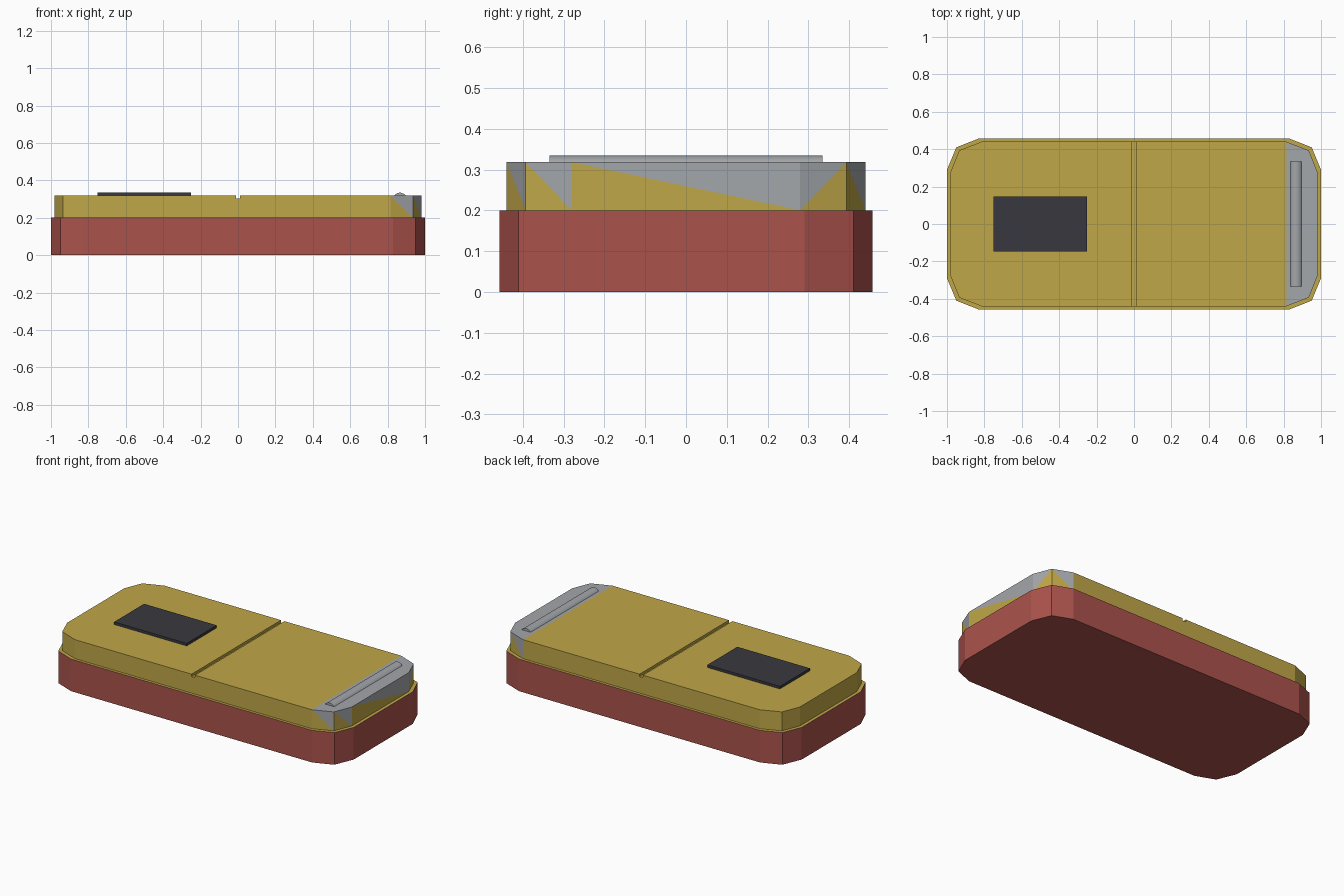
import bpy, bmesh
from math import pi

if "Cube" in bpy.data.objects:
    bpy.data.objects.remove(bpy.data.objects["Cube"], do_unlink=True)


def material(name, rgb):
    m = bpy.data.materials.new(name)
    m.use_nodes = True
    m.diffuse_color = (*rgb, 1)
    m.node_tree.nodes["Principled BSDF"].inputs["Base Color"].default_value = (*rgb, 1)
    return m


yellow = material("mustard yellow", (0.53, 0.39, 0.065))
red = material("brick red", (0.41, 0.086, 0.072))
grey = material("metal grey", (0.37, 0.385, 0.405))
dark = material("charcoal", (0.041, 0.039, 0.05))


def make(name, bm, *mats):
    bmesh.ops.recalc_face_normals(bm, faces=bm.faces)
    mesh = bpy.data.meshes.new(name)
    bm.to_mesh(mesh)
    bm.free()
    for m in mats:
        mesh.materials.append(m)
    ob = bpy.data.objects.new(name, mesh)
    bpy.context.collection.objects.link(ob)
    return ob


def box(name, centre, size, mat):
    bm = bmesh.new()
    bmesh.ops.create_cube(bm, size=1)
    bmesh.ops.scale(bm, vec=size, verts=bm.verts)
    bmesh.ops.translate(bm, vec=centre, verts=bm.verts)
    return make(name, bm, mat)


def rings(bm, quarter, z0, z1):
    """Two counter-clockwise vertex rings mirrored from one corner."""
    right = [(x, -y) for x, y in quarter] + list(reversed(quarter))
    outline = right + [(-x, -y) for x, y in right]
    return [[bm.verts.new((x, y, z)) for x, y in outline] for z in (z0, z1)]


# Base: red tub with a yellow rim face on top
bm = bmesh.new()
low, top = rings(bm, [(0.83, 0.457), (0.95, 0.41), (1.0, 0.29)], 0, 0.2)
n = len(low)
bm.faces.new(low)
bm.faces.new(top).material_index = 1
for i in range(n):
    j = (i + 1) % n
    bm.faces.new((low[i], low[j], top[j], top[i]))
make("base", bm, red, yellow)

# Lid: the +x end has a grey cap and grey upper triangles on its five sides
bm = bmesh.new()
low, top = rings(bm, [(0.815, 0.44), (0.935, 0.393), (0.98, 0.28)], 0.2, 0.318)
bm.faces.new(low)
bm.faces.new(top[:6]).material_index = 1
bm.faces.new(top[5:] + top[:1])
for i in range(n):
    j = (i + 1) % n
    if i > 4:
        bm.faces.new((low[i], low[j], top[j], top[i]))
    elif i == 3:
        bm.faces.new((low[i], top[j], top[i])).material_index = 1
        bm.faces.new((low[i], low[j], top[j]))
    else:
        bm.faces.new((low[j], top[j], top[i])).material_index = 1
        bm.faces.new((low[i], low[j], top[i]))
lid = make("lid", bm, yellow, grey)

# Groove cut across the middle of the lid
cutter = box("groove_cutter", (0, 0, 0.353), (0.024, 1.2, 0.1), yellow)
cutter.hide_render = True
mod = lid.modifiers.new("groove", "BOOLEAN")
mod.operation = "DIFFERENCE"
mod.solver = "EXACT"
mod.object = cutter
bpy.context.view_layer.objects.active = lid
bpy.ops.object.modifier_apply(modifier=mod.name)
bpy.data.objects.remove(cutter, do_unlink=True)

# Dark plate on the lid
box("top_plate", (-0.5, 0, 0.324), (0.5, 0.295, 0.02), dark)

# Rounded bar half sunk into the grey end
bpy.ops.mesh.primitive_cylinder_add(vertices=32, radius=0.037, depth=0.67,
                                    location=(0.866, 0, 0.297), rotation=(pi / 2, 0, 0))
bar = bpy.context.object
bar.name = "end_bar"
bar.data.materials.append(grey)
bpy.ops.object.shade_smooth_by_angle()
